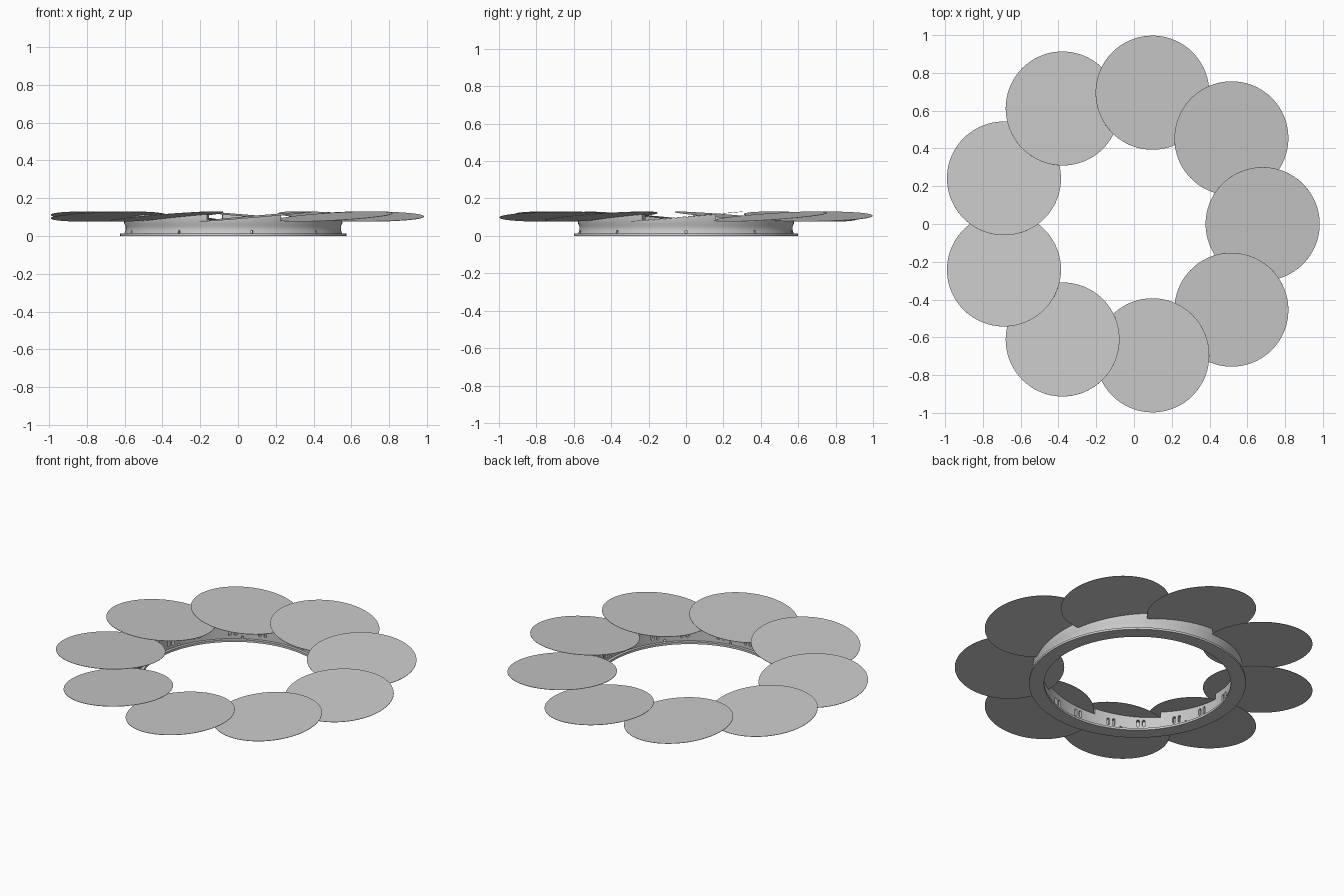
import bpy, bmesh
from math import sin, cos, pi, radians
from mathutils import Matrix

cube = bpy.data.objects.get("Cube")
if cube:
    bpy.data.objects.remove(cube, do_unlink=True)

CX = -0.025              # ring centre
COUNT = 9
STEP = 360 / COUNT
DISC_R, DISC_DIST, DISC_Z = 0.302, 0.706, 0.103
TILT = radians(5)
INNER, OUTER = 0.532, 0.577

grey = bpy.data.materials.new("plain grey")
grey.use_nodes = True
grey.diffuse_color = (0.58, 0.58, 0.58, 1)
grey.node_tree.nodes["Principled BSDF"].inputs["Base Color"].default_value = (0.58, 0.58, 0.58, 1)


def finish(name, bm, smooth=True):
    bmesh.ops.recalc_face_normals(bm, faces=bm.faces)
    mesh = bpy.data.meshes.new(name)
    bm.to_mesh(mesh)
    bm.free()
    mesh.materials.append(grey)
    obj = bpy.data.objects.new(name, mesh)
    bpy.context.collection.objects.link(obj)
    obj.location.x = CX
    if smooth:
        shade(obj)
    return obj


def shade(obj):
    bpy.ops.object.select_all(action='DESELECT')
    obj.select_set(True)
    bpy.context.view_layer.objects.active = obj
    bpy.ops.object.shade_smooth_by_angle(angle=radians(30))


def sweep_ring(bm, columns):
    """Join closed (angle, profile) columns into a ring."""
    loops = [[bm.verts.new((r * cos(radians(a)), r * sin(radians(a)), z)) for r, z in prof]
             for a, prof in columns]
    for i, loop in enumerate(loops):
        nxt = loops[(i + 1) % len(loops)]
        for j in range(len(loop)):
            k = (j + 1) % len(loop)
            bm.faces.new((loop[j], nxt[j], nxt[k], loop[k]))


# Flat flange at the base
bm = bmesh.new()
section = [(0.515, 0), (0.598, 0), (0.598, 0.013), (0.515, 0.013)]
sweep_ring(bm, [(a * 2, section) for a in range(180)])
finish("base_flange", bm)

# Wall with a sawtooth top that carries the tilted discs
columns = []
for i in range(COUNT):
    for s in range(21):
        rel = -23.9 + 39.9 * s / 20
        top = DISC_Z - 0.002 + OUTER * sin(radians(rel)) * sin(TILT)
        columns.append((i * STEP + rel, [
            (INNER, 0.01), (OUTER, 0.01), (OUTER - 0.007, 0.03), (OUTER - 0.007, 0.052),
            (OUTER, 0.066), (OUTER, top), (INNER, top)]))
bm = bmesh.new()
sweep_ring(bm, columns)
wall = finish("sawtooth_wall", bm, False)


# Cutters: paired slots on the inside and one small hole per disc
def capsule(bm, angle, z, radius, half, r0, r1):
    """Radial prism with a rounded upright outline."""
    turn = Matrix.Rotation(radians(angle), 3, 'Z')
    ends = []
    for r in (r0, r1):
        ring = []
        for k in range(14):
            t = pi * (k if k < 7 else k - 1) / 6
            y, h = radius * cos(t), radius * sin(t)
            ring.append(bm.verts.new(turn @ Matrix.Identity(3) @ Matrix.Translation(
                (r, y, z + h + (half if k < 7 else -half))).translation))
        ends.append(ring)
    a, b = ends
    bm.faces.new(a)
    bm.faces.new(b)
    for k in range(14):
        n = (k + 1) % 14
        bm.faces.new((a[k], a[n], b[n], b[k]))


bm = bmesh.new()
for i in range(COUNT):
    for pair in (-12, 6):
        for side in (-1.7, 1.7):
            capsule(bm, i * STEP + pair + side, 0.052, 0.008, 0.014, 0.5, 0.552)
    capsule(bm, i * STEP, 0.022, 0.006, 0.002, 0.5, 0.61)
cutter = finish("slot_cutter", bm, False)
cutter.hide_render = True

cut = wall.modifiers.new("slots", 'BOOLEAN')
cut.operation = 'DIFFERENCE'
cut.solver = 'EXACT'
cut.object = cutter
bpy.context.view_layer.objects.active = wall
bpy.ops.object.modifier_apply(modifier=cut.name)
bpy.data.objects.remove(cutter, do_unlink=True)
shade(wall)

# Thin round discs, each tipped about its own radius to overlap the next
for i in range(COUNT):
    bm = bmesh.new()
    place = (Matrix.Rotation(radians(i * STEP), 4, 'Z')
             @ Matrix.Translation((DISC_DIST, 0, DISC_Z))
             @ Matrix.Rotation(TILT, 4, 'X'))
    bmesh.ops.create_cone(bm, cap_ends=True, segments=96, radius1=DISC_R,
                          radius2=DISC_R, depth=0.002, matrix=place)
    finish("disc_%d" % (i + 1), bm)
